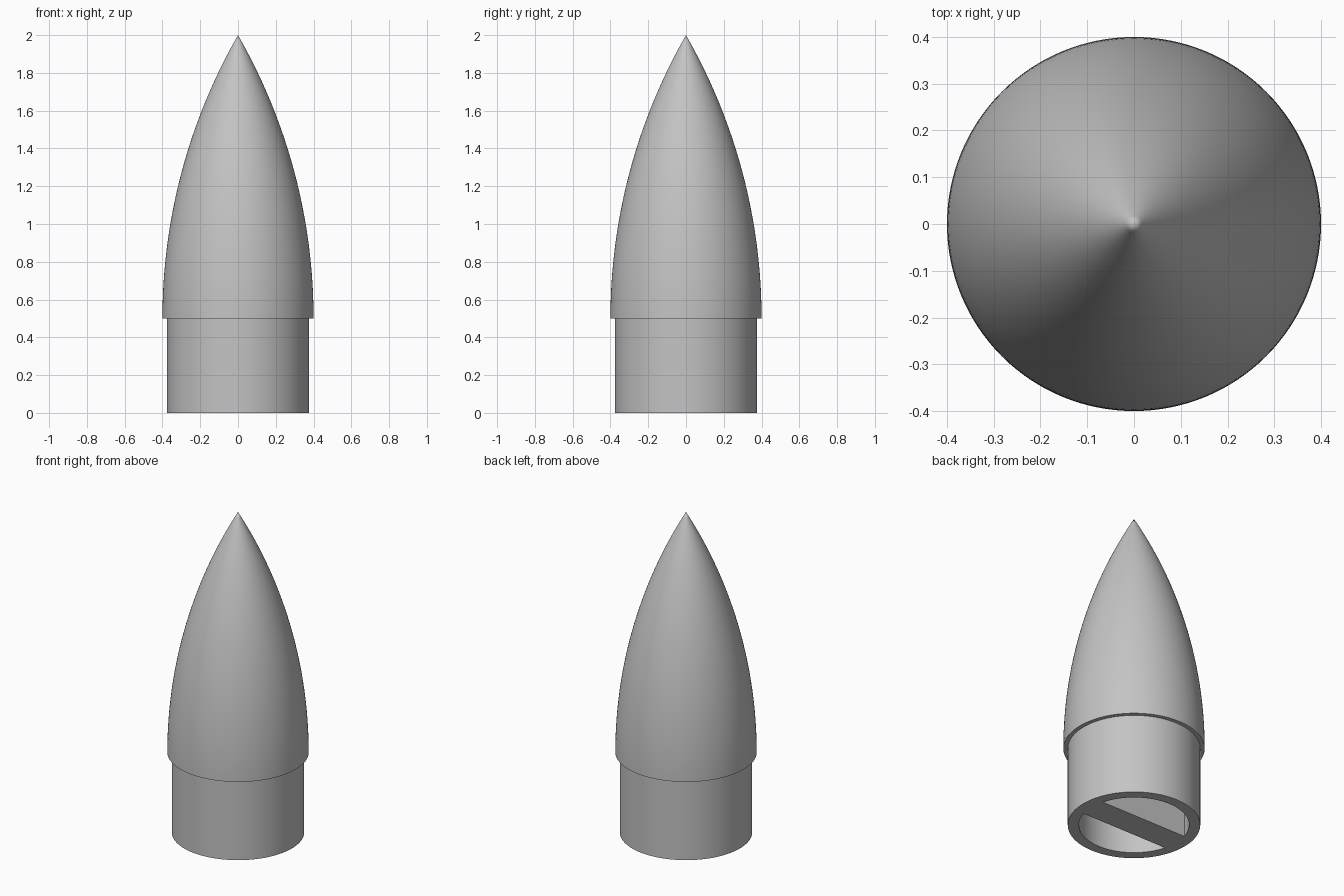
import bpy, bmesh, math

if "Cube" in bpy.data.objects:
    bpy.data.objects.remove(bpy.data.objects["Cube"])

SEGMENTS = 128
SHOULDER_R, SHOULDER_IN, SHOULDER_H = 0.375, 0.312, 0.5
CONE_R, CONE_H = 0.4, 1.5

grey = bpy.data.materials.new("light_grey")
grey.diffuse_color = (0.55, 0.55, 0.55, 1)
grey.use_nodes = True
grey.node_tree.nodes["Principled BSDF"].inputs["Base Color"].default_value = grey.diffuse_color


def ogive(radius, height, z0, steps):
    """Tangent ogive profile from its base up to a pointed tip."""
    rho = (radius ** 2 + height ** 2) / (2 * radius)
    pts = []
    for i in range(steps + 1):
        h = height * i / steps
        r = math.sqrt(rho ** 2 - h ** 2) + radius - rho
        pts.append((max(r, 0.0) if i < steps else 0.0, z0 + h))
    return pts


def revolve(name, profile):
    bm = bmesh.new()
    verts = [bm.verts.new((r, 0, z)) for r, z in profile]
    edges = [bm.edges.new(pair) for pair in zip(verts, verts[1:])]
    bmesh.ops.spin(bm, geom=verts + edges, cent=(0, 0, 0), axis=(0, 0, 1),
                   angle=2 * math.pi, steps=SEGMENTS, use_duplicate=False)
    bmesh.ops.remove_doubles(bm, verts=bm.verts[:], dist=1e-5)
    bmesh.ops.recalc_face_normals(bm, faces=bm.faces[:])
    mesh = bpy.data.meshes.new(name)
    bm.to_mesh(mesh)
    bm.free()
    mesh.materials.append(grey)
    obj = bpy.data.objects.new(name, mesh)
    bpy.context.collection.objects.link(obj)
    return obj


# Hollow nose cone with its narrower shoulder: outer skin, then the inner cavity
outer = ogive(CONE_R, CONE_H, SHOULDER_H, 48)
inner = ogive(SHOULDER_IN, 1.3, SHOULDER_H, 32)
profile = ([(SHOULDER_R, 0), (SHOULDER_R, SHOULDER_H)] + outer)
cavity = inner[::-1] + [(SHOULDER_IN, 0), (SHOULDER_R, 0)]

# The two tips stay unconnected, so the skin and the cavity meet only at the rim
cone = revolve("nose_cone", cavity + profile[1:])

# Anchor bar across the open base, merged flush with the rim
bpy.ops.mesh.primitive_cube_add(size=1, location=(0, 0, 0.125))
bar = bpy.context.object
bar.name = "anchor_bar"
bar.scale = (0.68, 0.17, 0.25)
bar.data.materials.append(grey)

union = cone.modifiers.new("join_bar", 'BOOLEAN')
union.operation = 'UNION'
union.solver = 'EXACT'
union.object = bar

bpy.ops.object.select_all(action='DESELECT')
cone.select_set(True)
bpy.context.view_layer.objects.active = cone
bpy.ops.object.modifier_apply(modifier=union.name)
bpy.data.objects.remove(bar)
bpy.ops.object.shade_smooth_by_angle(angle=math.radians(30))
